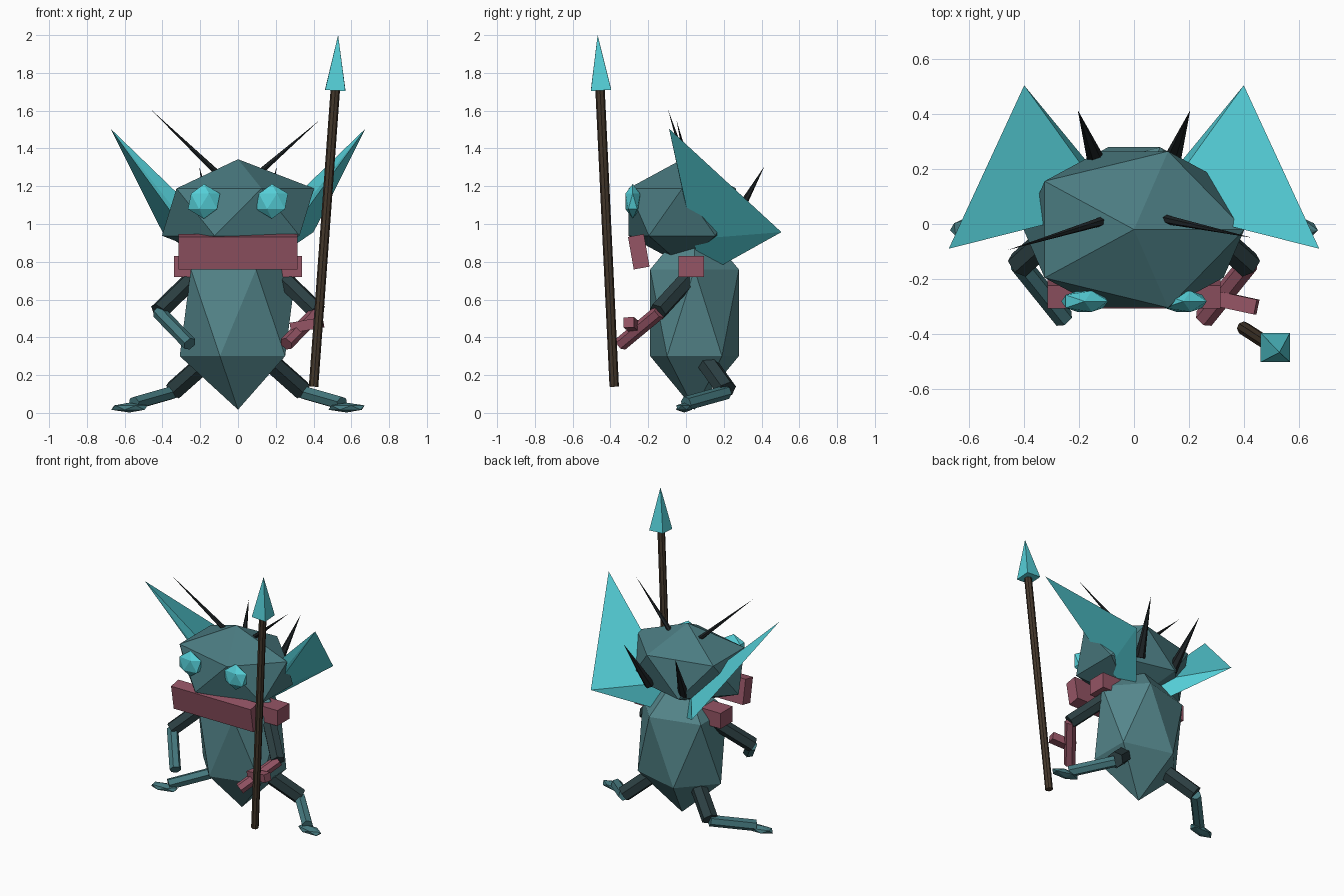
import bpy, bmesh
from math import radians
from mathutils import Vector, Matrix

if "Cube" in bpy.data.objects:
    bpy.data.objects.remove(bpy.data.objects["Cube"])


def material(name, rgb):
    m = bpy.data.materials.new(name)
    m.diffuse_color = (*rgb, 1)
    m.use_nodes = True
    m.node_tree.nodes["Principled BSDF"].inputs["Base Color"].default_value = m.diffuse_color
    return m


SKIN = material("skin", (0.09, 0.24, 0.26))
HEAD = material("head_skin", (0.07, 0.20, 0.22))
LIMB = material("limb_skin", (0.06, 0.19, 0.21))
DARK = material("dark_limb", (0.025, 0.05, 0.055))
CYAN = material("cyan", (0.09, 0.62, 0.68))
PINK = material("red_cloth", (0.30, 0.09, 0.13))
WOOD = material("wood", (0.06, 0.04, 0.025))
BLACK = material("black", (0.012, 0.016, 0.018))


def add(name, bm, mat):
    bmesh.ops.recalc_face_normals(bm, faces=bm.faces)
    me = bpy.data.meshes.new(name)
    bm.to_mesh(me)
    bm.free()
    me.materials.append(mat)
    ob = bpy.data.objects.new(name, me)
    bpy.context.collection.objects.link(ob)
    return ob


def gem(name, loc, size, mat, rot_z=0):
    """Scaled icosahedron."""
    bm = bmesh.new()
    bmesh.ops.create_icosphere(bm, subdivisions=1, radius=1)
    m = Matrix.Translation(loc) @ Matrix.Rotation(radians(rot_z), 4, 'Z') @ Matrix.Diagonal((*size, 1))
    bm.transform(m)
    return add(name, bm, mat)


def rod(name, a, b, r1, r2, mat, sides=6, turn=0):
    """Prism or cone from a to b."""
    a, b = Vector(a), Vector(b)
    d = b - a
    bm = bmesh.new()
    bmesh.ops.create_cone(bm, cap_ends=True, segments=sides, radius1=r1, radius2=r2, depth=d.length)
    q = Vector((0, 0, 1)).rotation_difference(d).to_matrix().to_4x4()
    bm.transform(Matrix.Translation((a + b) / 2) @ q @ Matrix.Rotation(radians(turn), 4, 'Z'))
    bmesh.ops.remove_doubles(bm, verts=bm.verts, dist=1e-5)
    return add(name, bm, mat)


def box(name, loc, size, mat, rot=(0, 0, 0)):
    bm = bmesh.new()
    bmesh.ops.create_cube(bm, size=1)
    m = Matrix.Translation(loc)
    for ang, axis in zip(rot, 'XYZ'):
        m = m @ Matrix.Rotation(radians(ang), 4, axis)
    bm.transform(m @ Matrix.Diagonal((*size, 1)))
    return add(name, bm, mat)


def hull(name, pts, mat):
    bm = bmesh.new()
    for p in pts:
        bm.verts.new(p)
    bmesh.ops.convex_hull(bm, input=bm.verts)
    return add(name, bm, mat)


# Body and head
gem("body", (0, 0.045, 0.53), (0.345, 0.276, 0.513), SKIN)
gem("head", (0, -0.02, 1.063), (0.45, 0.335, 0.28), HEAD)

# Cloth bands below the face
box("front_scarf", (0, -0.25, 0.853), (0.63, 0.085, 0.175), PINK, (10, 0, 0))
box("neck_band", (0, 0.027, 0.775), (0.68, 0.135, 0.11), PINK)

for s, side in ((-1, "left"), (1, "right")):
    def P(x, y, z):
        return (s * x, y, z)

    # Eyes and ears
    gem(side + "_eye", P(0.18, -0.282, 1.12), (0.095, 0.045, 0.092), CYAN)
    hull(side + "_ear", [P(0.675, -0.09, 1.505), P(0.40, 0.505, 0.957), P(0.08, 0.06, 0.93),
                         P(0.05, 0.08, 0.72), P(0.25, 0.04, 0.92)], CYAN)

    # Rear spikes
    rod(side + "_rear_spike", P(0.135, 0.22, 0.96), P(0.205, 0.415, 1.305), 0.035, 0, BLACK)

    # Arms
    rod(side + "_upper_arm", P(0.23, 0.02, 0.72), P(0.42, -0.15, 0.535), 0.05, 0.05, DARK)
    rod(side + "_forearm", P(0.42, -0.14, 0.535), P(0.255, -0.345, 0.365), 0.038, 0.038,
        PINK if s > 0 else LIMB)

    # Legs and feet
    rod(side + "_thigh", P(0.16, 0.10, 0.28), P(0.34, 0.215, 0.12), 0.055, 0.055, DARK)
    rod(side + "_shin", P(0.34, 0.215, 0.11), P(0.55, 0.0, 0.05), 0.038, 0.038, LIMB)
    gem(side + "_foot", P(0.575, -0.01, 0.028), (0.108, 0.045, 0.026), LIMB, -8 * s)

# Hair spikes on top of the head
rod("left_hair_spike", (-0.10, 0.015, 1.26), (-0.46, -0.095, 1.605), 0.018, 0, BLACK)
rod("right_hair_spike", (0.10, 0.02, 1.26), (0.43, -0.05, 1.548), 0.018, 0, BLACK)

# Gripping hand and spear
box("right_hand", (0.365, -0.285, 0.465), (0.17, 0.055, 0.055), PINK, (0, -10, -12))
rod("spear_shaft", (0.40, -0.38, 0.14), (0.515, -0.455, 1.71), 0.025, 0.025, WOOD, 8)
rod("spear_head", (0.515, -0.45, 1.71), (0.53, -0.468, 2.0), 0.076, 0, CYAN, 4, 45)
